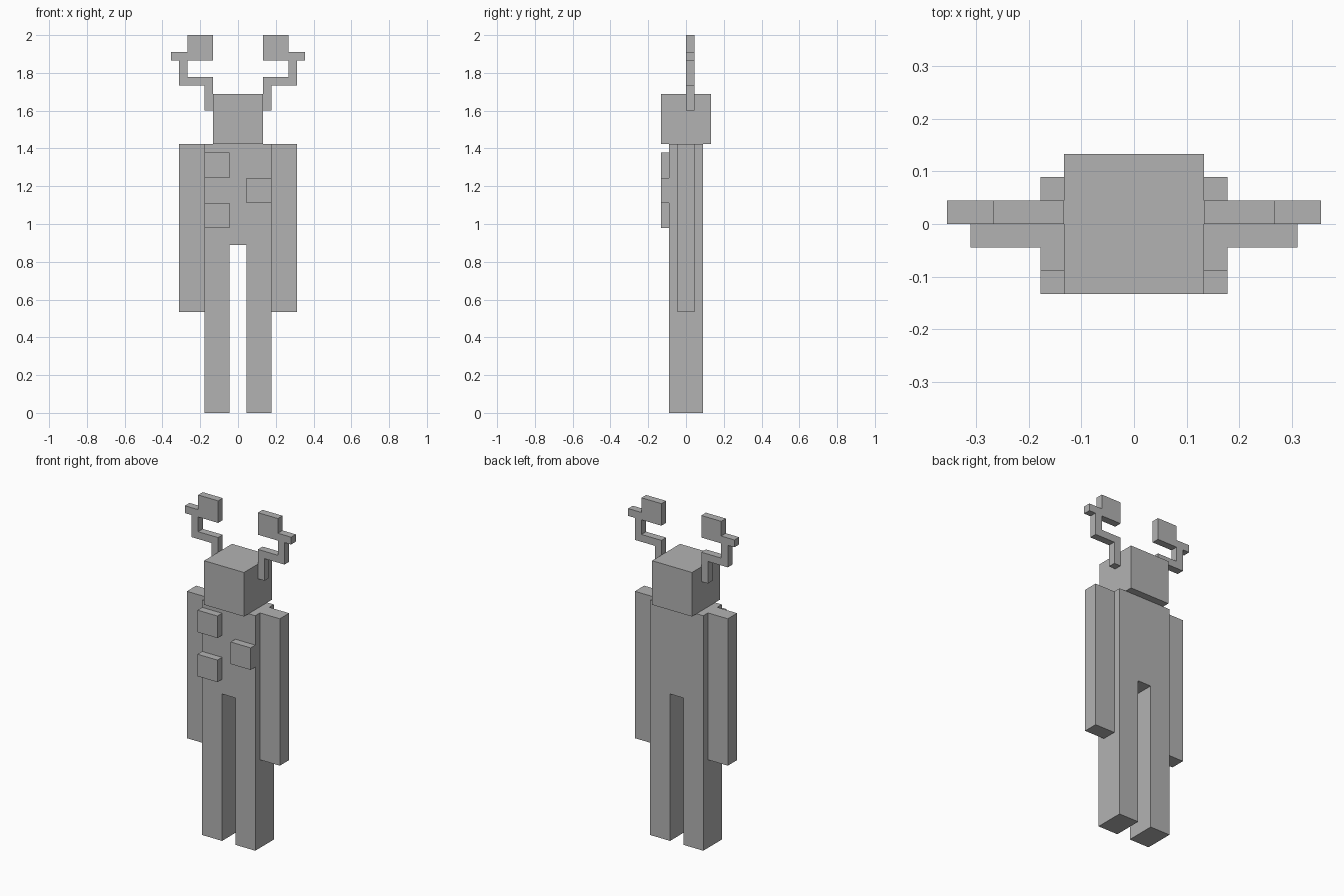
import bpy
import bmesh

if "Cube" in bpy.data.objects:
    bpy.data.objects.remove(bpy.data.objects["Cube"])

U = 2 / 45  # one model block; the figure is 45 blocks tall

grey = bpy.data.materials.new("grey")
grey.diffuse_color = (0.45, 0.45, 0.45, 1)
grey.use_nodes = True
grey.node_tree.nodes["Principled BSDF"].inputs["Base Color"].default_value = grey.diffuse_color


def prism(name, outline, y0, y1, mirror=False):
    """Extrude an (x, z) outline, in blocks, from y0 to y1."""
    s = -1 if mirror else 1
    bm = bmesh.new()
    face = bm.faces.new([bm.verts.new((s * x * U, y0 * U, z * U)) for x, z in outline])
    ext = bmesh.ops.extrude_face_region(bm, geom=[face], use_keep_orig=True)
    verts = [g for g in ext["geom"] if isinstance(g, bmesh.types.BMVert)]
    bmesh.ops.translate(bm, verts=verts, vec=(0, (y1 - y0) * U, 0))
    bmesh.ops.recalc_face_normals(bm, faces=bm.faces)
    mesh = bpy.data.meshes.new(name)
    bm.to_mesh(mesh)
    bm.free()
    mesh.materials.append(grey)
    bpy.context.collection.objects.link(bpy.data.objects.new(name, mesh))


def box(name, x0, x1, y0, y1, z0, z1, mirror=False):
    prism(name, [(x0, z0), (x1, z0), (x1, z1), (x0, z1)], y0, y1, mirror)


# Head and torso
box("head", -3, 3, -3, 3, 32, 38)
box("torso", -4, 4, -2, 2, 20, 32)

# Limbs and branching antlers, one per side
ANTLER = [(3, 36), (4, 36), (4, 39), (7, 39), (7, 42), (8, 42), (8, 43),
          (6, 43), (6, 45), (3, 45), (3, 42), (6, 42), (6, 40), (3, 40)]
for side, mirror in (("right", False), ("left", True)):
    box(side + "_leg", 1, 4, -2, 2, 0, 20, mirror)
    box(side + "_arm", 4, 7, -1, 1, 12, 32, mirror)
    prism(side + "_antler", ANTLER, 0, 1, mirror)

# Raised blocks on the chest
for name, x, z in (("upper", -4, 28), ("middle", 1, 25), ("lower", -4, 22)):
    box(name + "_chest_block", x, x + 3, -3, -2, z, z + 3)
